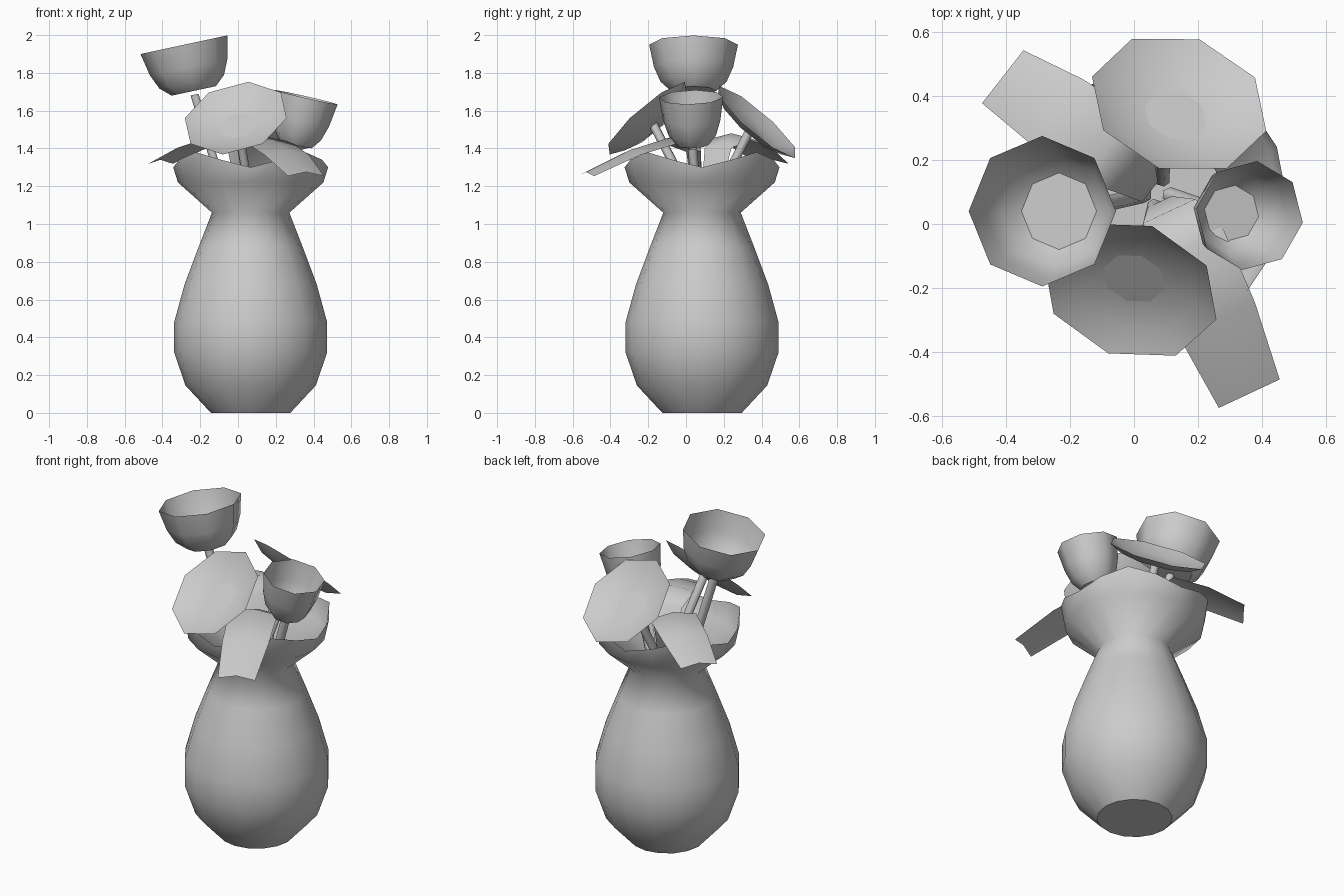
import bpy, bmesh, math
from mathutils import Vector

if "Cube" in bpy.data.objects:
    bpy.data.objects.remove(bpy.data.objects["Cube"], do_unlink=True)

clay = bpy.data.materials.new("clay_grey")
clay.use_nodes = True
grey = (0.6, 0.6, 0.6, 1)
clay.diffuse_color = grey
clay.node_tree.nodes["Principled BSDF"].inputs["Base Color"].default_value = grey

CENTRE = Vector((0.067, 0.085, 0))


def finish(name, bm, smooth=True):
    mesh = bpy.data.meshes.new(name)
    for face in bm.faces:
        face.smooth = smooth
    bm.to_mesh(mesh)
    bm.free()
    mesh.materials.append(clay)
    obj = bpy.data.objects.new(name, mesh)
    bpy.context.collection.objects.link(obj)
    return obj


def loft(name, rings, closed=True):
    """Join matching rows of points with quads."""
    bm = bmesh.new()
    rows = [[bm.verts.new(p) for p in ring] for ring in rings]
    for a, b in zip(rows, rows[1:]):
        n = len(a)
        for i in range(n if closed else n - 1):
            j = (i + 1) % n
            bm.faces.new((a[i], a[j], b[j], b[i]))
    return finish(name, bm)


def disc(name, ring):
    bm = bmesh.new()
    bm.faces.new([bm.verts.new(p) for p in ring])
    return finish(name, bm, False)


def ring_at(centre, axis, radius, sides):
    axis = Vector(axis).normalized()
    u = Vector((-axis.y, axis.x, 0))
    u = u.normalized() if u.length > 0.01 else Vector((1, 0, 0))
    v = axis.cross(u)
    angles = [math.tau * i / sides for i in range(sides)]
    return [Vector(centre) + radius * (u * math.cos(a) + v * math.sin(a)) for a in angles]


# Vase with a wavy rim
UP = (0, 0, 1)
profile = [(0.21, 0), (0.345, 0.145), (0.405, 0.32), (0.405, 0.48), (0.35, 0.68),
           (0.275, 0.88), (0.205, 1.06), (0.385, 1.22), (0.41, 1.34)]
rings = [ring_at(CENTRE + Vector((0, 0, z)), UP, r, 16) for r, z in profile]
for i, p in enumerate(rings[-1]):
    p.z -= 0.04 * math.cos(math.tau * i / 4)
loft("vase", rings)
disc("vase_base", rings[0][::-1])


# Flowers: petals follow a profile of (radius, height) about a tilted axis
def flower(name, base, axis, petals):
    base, axis = Vector(base), Vector(axis).normalized()
    loft(name + "_petals", [ring_at(base + axis * h, axis, r, 8) for r, h in petals])
    disc(name + "_heart", ring_at(base + axis * petals[0][1], axis, petals[0][0], 8))
    root = CENTRE + Vector((0, 0, 0.9)) + Vector((base.x, base.y, 0)) * 0.15
    bend = base - axis * 0.2
    path = [root, bend.lerp(root, 0.35), base]
    loft(name + "_stem", [ring_at(p, axis, 0.025, 6) for p in path])


cup = [(0.12, 0.02), (0.175, 0.07), (0.21, 0.15), (0.235, 0.27)]
small_cup = [(r * 0.73, h * 1.03) for r, h in cup]
open_bloom = [(0.1, 0), (0.21, 0.015), (0.285, 0.055)]
flower("tall_flower", (-0.23, 0.04, 1.685), (-0.21, 0, 0.98), cup)
flower("small_flower", (0.3, 0.035, 1.4), (0.22, -0.03, 0.97), small_cup)
flower("front_flower", (0, -0.17, 1.52), (-0.22, -0.64, 0.74), open_bloom)
flower("back_flower", (0.13, 0.34, 1.5), (0.2, 0.64, 0.74), open_bloom)


# Leaves: three points across, swept along an arching path
def leaf(name, path, widths):
    path = [Vector(p) for p in path]
    along = path[-1] - path[0]
    side = Vector((-along.y, along.x, 0)).normalized()
    rows = []
    for p, w in zip(path, widths):
        droop = Vector((0, 0, -0.2 * w))
        rows.append([p - side * w + droop, p, p + side * w + droop])
    loft(name, rows, closed=False)


widths = [0.04, 0.09, 0.135, 0.13, 0.105]
leaf("back_leaf", [(0.05, 0.1, 1.0), (0, 0.17, 1.42), (-0.08, 0.24, 1.48),
                   (-0.24, 0.35, 1.43), (-0.41, 0.46, 1.34)], widths)
leaf("front_leaf", [(0.08, 0.07, 1.0), (0.11, 0.04, 1.4), (0.16, -0.08, 1.46),
                    (0.26, -0.3, 1.39), (0.36, -0.53, 1.275)], widths)
